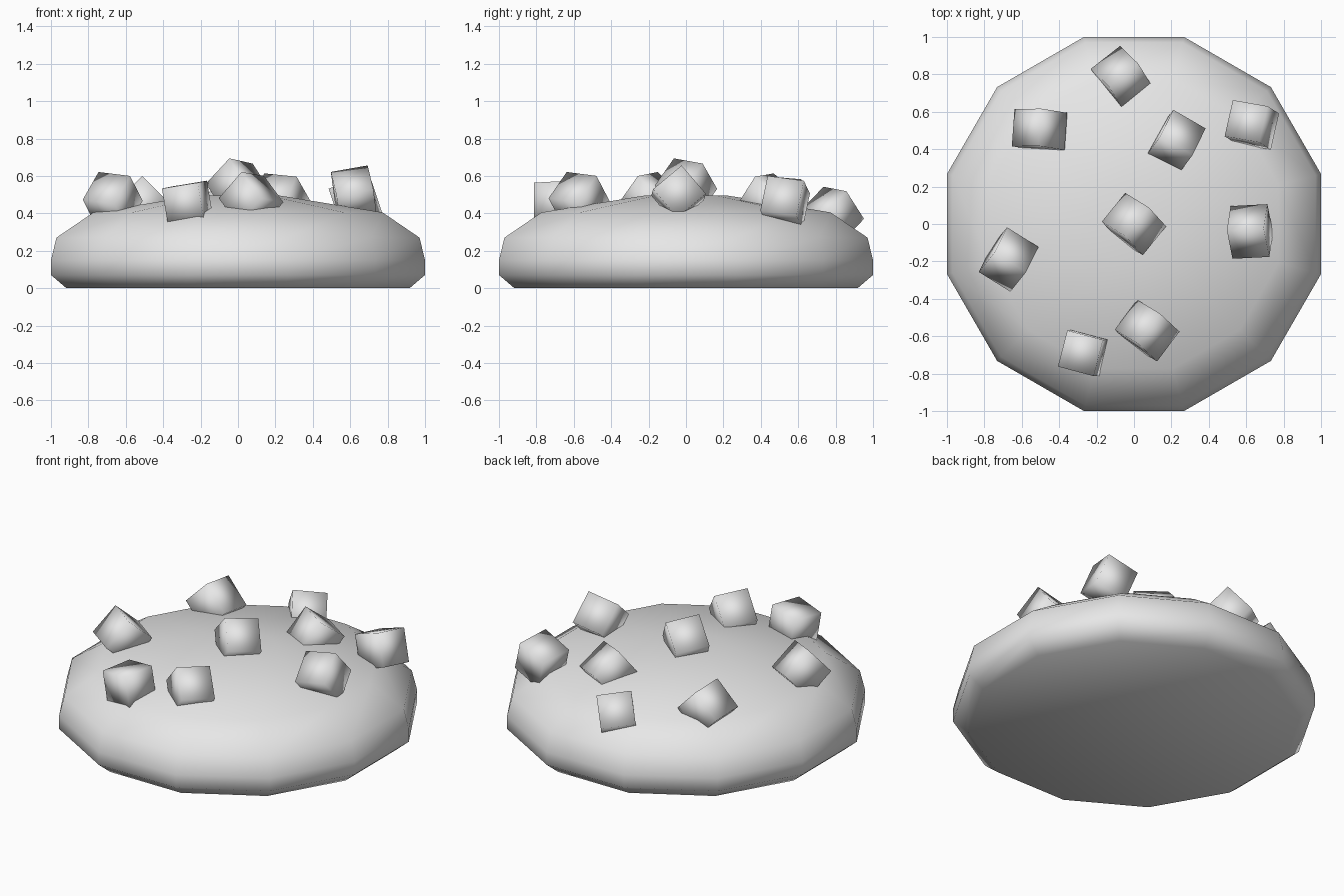
import bpy
import bmesh
from math import cos, sin, pi, radians

default_cube = bpy.data.objects.get("Cube")
if default_cube:
    bpy.data.objects.remove(default_cube, do_unlink=True)

# Single material shared by every part
grey = bpy.data.materials.new("light grey")
grey.use_nodes = True
grey.diffuse_color = (0.8, 0.8, 0.8, 1)
shader = next(n for n in grey.node_tree.nodes if n.type == "BSDF_PRINCIPLED")
shader.inputs["Base Color"].default_value = grey.diffuse_color


def finish(bm, name, location=(0, 0, 0), rotation=(0, 0, 0)):
    """Turn a bmesh into a smooth shaded object."""
    bmesh.ops.recalc_face_normals(bm, faces=bm.faces)
    for face in bm.faces:
        face.smooth = True
    mesh = bpy.data.meshes.new(name)
    bm.to_mesh(mesh)
    bm.free()
    mesh.materials.append(grey)
    obj = bpy.data.objects.new(name, mesh)
    obj.location = location
    obj.rotation_euler = [radians(angle) for angle in rotation]
    bpy.context.collection.objects.link(obj)
    return obj


# Biscuit body: a domed disc with twelve sides, from (radius, height) rings
SIDES = 12
PROFILE = [(0.95, 0), (1.035, 0.07), (1.035, 0.15),
           (1.005, 0.27), (0.8, 0.405), (0.23, 0.495)]

body = bmesh.new()
rings = []
for radius, height in PROFILE:
    ring = []
    for i in range(SIDES):
        angle = (i + 0.5) * 2 * pi / SIDES
        ring.append(body.verts.new((radius * cos(angle), radius * sin(angle), height)))
    rings.append(ring)
for lower, upper in zip(rings, rings[1:]):
    for i in range(SIDES):
        j = (i + 1) % SIDES
        body.faces.new((lower[i], lower[j], upper[j], upper[i]))
body.faces.new(rings[0])
body.faces.new(rings[-1])
finish(body, "biscuit_body")

# Chips: tumbled cubes half sunk in the top, as (centre, rotation in degrees)
CHIP_SIZE = 0.2
CHIPS = {
    "middle": ((0, 0, 0.54), (-43, 8, 51)),
    "left_side": ((0.62, -0.04, 0.5), (40, -10, 3)),
    "right_side": ((-0.67, -0.19, 0.47), (48, 6, -32)),
    "front": ((0.07, -0.57, 0.47), (-45, 6, 53)),
    "front_right": ((-0.27, -0.69, 0.455), (3, -9, -15)),
    "back": ((-0.065, 0.78, 0.39), (-48, 7, 38)),
    "back_right": ((-0.505, 0.505, 0.45), (45, 5, 86)),
    "back_middle": ((0.225, 0.44, 0.465), (52, 5, -30)),
    "back_left": ((0.63, 0.53, 0.46), (-8, -20, -10)),
}
for place, (centre, tumble) in CHIPS.items():
    chip = bmesh.new()
    bmesh.ops.create_cube(chip, size=CHIP_SIZE)
    finish(chip, place + "_chip", centre, tumble)
